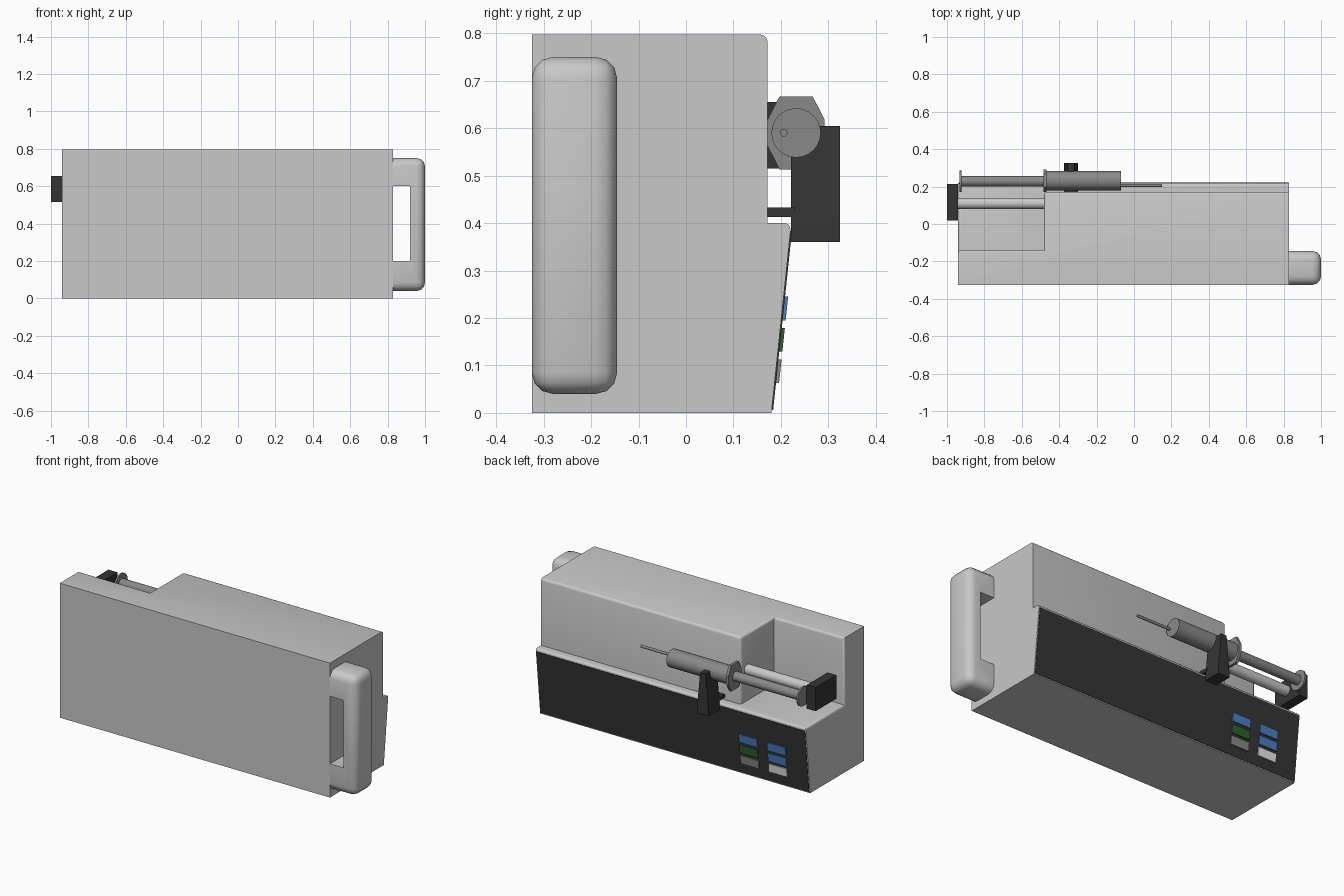
import bpy, bmesh, math
from mathutils import Matrix, Vector

cube = bpy.data.objects.get("Cube")
if cube:
    bpy.data.objects.remove(cube, do_unlink=True)


def material(name, r, g, b):
    m = bpy.data.materials.new(name)
    m.use_nodes = True
    m.diffuse_color = (r, g, b, 1)
    m.node_tree.nodes["Principled BSDF"].inputs["Base Color"].default_value = (r, g, b, 1)
    return m


SHELL = material("shell light grey", .58, .58, .58)
DARK = material("charcoal", .035, .035, .035)
METAL = material("mid grey", .25, .25, .25)
BLUE = material("button blue", .07, .21, .52)
GREEN = material("button green", .025, .12, .025)
WHITE = material("button white", .8, .8, .8)


def finish(name, bm, mat):
    bmesh.ops.recalc_face_normals(bm, faces=bm.faces[:])
    mesh = bpy.data.meshes.new(name)
    bm.to_mesh(mesh)
    bm.free()
    mesh.materials.append(mat)
    obj = bpy.data.objects.new(name, mesh)
    bpy.context.collection.objects.link(obj)
    return obj


def activate(obj):
    bpy.ops.object.select_all(action='DESELECT')
    obj.select_set(True)
    bpy.context.view_layer.objects.active = obj


def smooth(obj):
    activate(obj)
    bpy.ops.object.shade_smooth_by_angle(angle=math.radians(40))


def prism(name, outline, axis, lo, hi, mat):
    """Extrude a 2D outline (yz for axis x, xz for axis y) from lo to hi."""
    bm = bmesh.new()
    place = (lambda p: (lo, *p)) if axis == 'x' else (lambda p: (p[0], lo, p[1]))
    face = bm.faces.new([bm.verts.new(place(p)) for p in outline])
    ext = bmesh.ops.extrude_face_region(bm, geom=[face])
    shift = Vector((hi - lo, 0, 0) if axis == 'x' else (0, hi - lo, 0))
    bmesh.ops.translate(bm, vec=shift, verts=[v for v in ext["geom"] if isinstance(v, bmesh.types.BMVert)])
    return finish(name, bm, mat)


def box(name, x, y, z, mat):
    outline = [(y[0], z[0]), (y[1], z[0]), (y[1], z[1]), (y[0], z[1])]
    return prism(name, outline, 'x', x[0], x[1], mat)


def rod(name, x, y, z, radius, mat, sides=24):
    bm = bmesh.new()
    bmesh.ops.create_cone(bm, cap_ends=True, segments=sides, radius1=radius, radius2=radius, depth=x[1] - x[0])
    turn = Matrix.Translation(((x[0] + x[1]) / 2, y, z)) @ Matrix.Rotation(math.pi / 2, 4, 'Y')
    bmesh.ops.transform(bm, matrix=turn, verts=bm.verts[:])
    obj = finish(name, bm, mat)
    smooth(obj)
    return obj


def cut(obj, cutter):
    mod = obj.modifiers.new("cut", 'BOOLEAN')
    mod.operation, mod.solver, mod.object = 'DIFFERENCE', 'EXACT', cutter
    activate(obj)
    bpy.ops.object.modifier_apply(modifier=mod.name)
    bpy.data.objects.remove(cutter, do_unlink=True)


def round_edges(obj, rule, width, segments):
    bm = bmesh.new()
    bm.from_mesh(obj.data)
    bmesh.ops.dissolve_limit(bm, angle_limit=.01, verts=bm.verts[:], edges=bm.edges[:])
    edges = [e for e in bm.edges if e.is_manifold and e.calc_face_angle_signed() > .5
             and rule((e.verts[0].co + e.verts[1].co) / 2)]
    bmesh.ops.bevel(bm, geom=edges, offset=width, segments=segments, profile=.5,
                    affect='EDGES', clamp_overlap=True)
    bm.to_mesh(obj.data)
    bm.free()


LEFT, RIGHT = .83, -.94

# Housing with sloped control side and a recess for the drive
housing = prism("housing", [(-.325, 0), (.18, 0), (.222, .4), (.172, .4), (.172, .797), (-.325, .797)],
                'x', RIGHT, LEFT, SHELL)
cut(housing, box("recess_cutter", (-1.2, -.48), (-.14, .5), (.4, 1), SHELL))
round_edges(housing, lambda m: m.z > .38 and m.y > -.2 and m.x < .8, .015, 3)
smooth(housing)

# Carrying handle with a grip slot
handle = box("handle", (.82, 1), (-.325, -.145), (.04, .75), SHELL)
round_edges(handle, lambda m: m.x > .83, .045, 3)
cut(handle, box("grip_cutter", (.83, .92), (-.5, 0), (.2, .6), SHELL))
smooth(handle)


# Control panel and buttons lie on the sloped side
def plate(name, x, z, thick, mat):
    slope = lambda h: .18 + .105 * h
    inner, outer = [(slope(h) - .003, h) for h in z], [(slope(h) + thick, h) for h in z]
    return prism(name, inner + outer[::-1], 'x', x[0], x[1], mat)


plate("control_panel", (RIGHT + .005, LEFT - .005), (.006, .383), .003, DARK)
columns = {-.615: (BLUE, GREEN, METAL), -.8: (BLUE, BLUE, WHITE)}
for x, mats in columns.items():
    for row, mat in enumerate(mats):
        z = .195 - .066 * row
        plate("button", (x, x + .12), (z, z + .05), .0095, mat)

# Drive rod and pusher block
rod("drive_rod", (-.95, -.47), .11, .585, .03, SHELL)
box("pusher_block", (-1, -.942), (.02, .215), (.515, .655), DARK)

# Syringe
Y, Z = .232, .59
rod("syringe_barrel", (-.48, -.07), Y, Z, .052, METAL)
rod("syringe_plunger", (-.93, -.47), Y - .004, Z, .028, METAL)
rod("plunger_disc", (-.932, -.922), Y - .004, Z, .057, METAL)
rod("needle", (-.08, .15), Y - .026, Z, .008, METAL, 12)
flange = [(-.035, .077), (.035, .077), (.06, .028), (.06, -.028),
          (.035, -.077), (-.035, -.077), (-.06, -.028), (-.06, .028)]
prism("finger_flange", [(Y + a, Z + b) for a, b in flange], 'x', -.484, -.468, METAL)

# Syringe clamp: tapered post and its link to the housing
post = [(-.0375, .36), (.0375, .36), (.0375, .4), (.018, .605), (-.018, .605), (-.0375, .4)]
prism("clamp_post", [(a - .338, b) for a, b in post], 'y', .221, .325, DARK)
box("clamp_link", (-.375, -.3), (.16, .23), (.413, .433), DARK)
